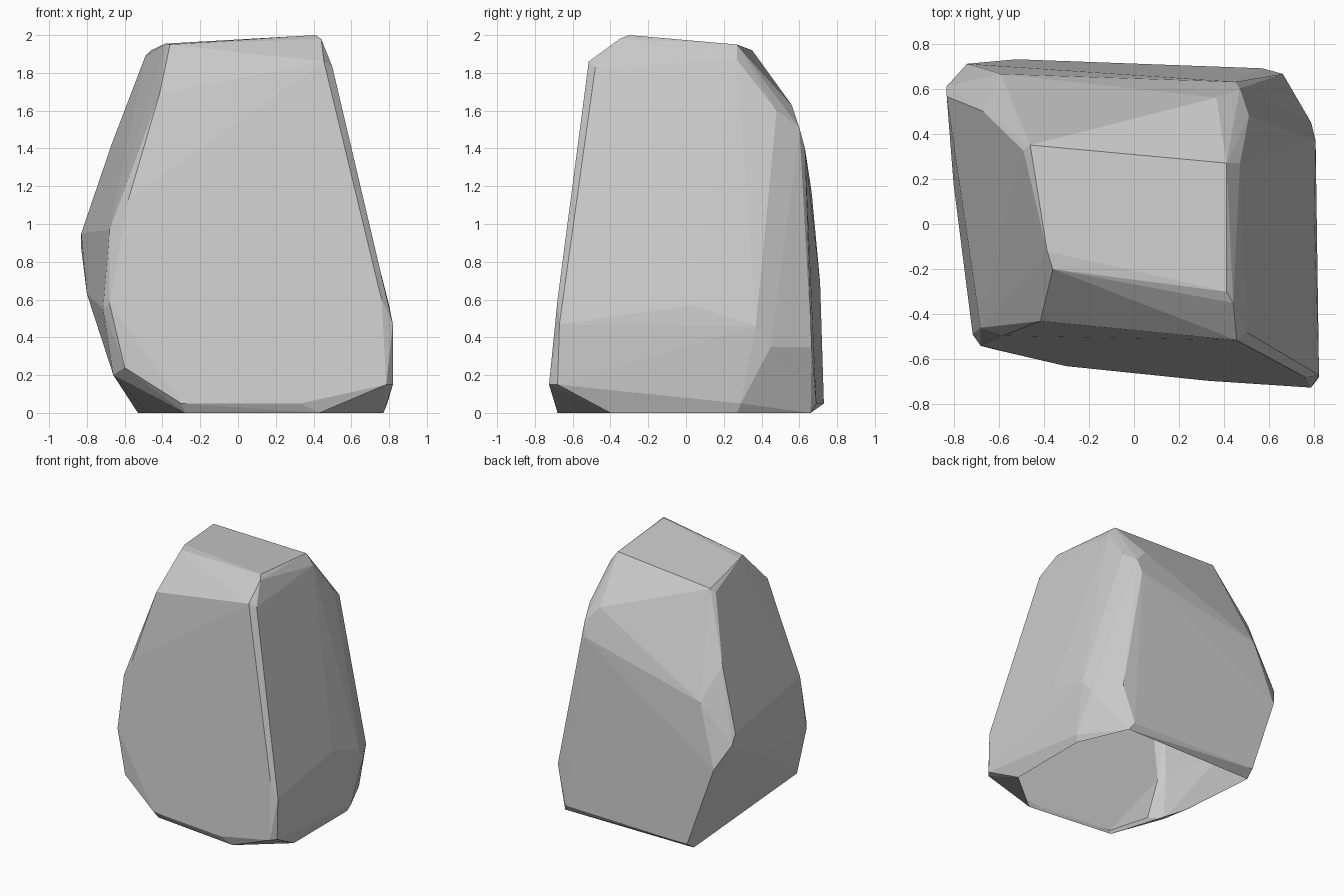
import bpy, bmesh

# Corner points of the boulder, from the crown down to the open rim
corners = [
    # crown
    (-.46, .35, 1.92), (.41, .27, 1.95), (.41, -.30, 2), (-.385, -.12, 1.955),
    (-.36, -.2, 1.95), (.44, -.35, 1.98), (-.49, .325, 1.89), (.47, .27, 1.87),
    # shoulders
    (-.415, -.43, 1.69), (.455, -.515, 1.86), (.5, -.48, 1.83), (-.67, .5, 1.42),
    (.365, .56, 1.63), (.51, .48, 1.6), (.47, .6, 1.51), (.45, .63, 1.4),
    (-.59, .665, 1.17), (-.22, .66, 1.18),
    # left bulge
    (-.83, .565, .95), (-.83, .61, .87), (-.74, .71, .69), (-.68, -.46, .97),
    (-.58, -.495, 1.13), (-.715, -.49, .55), (-.68, -.54, .58), (-.8, .18, .63),
    (-.66, -.45, .2), (-.6, -.56, .24),
    # right flank
    (.76, -.68, .6), (.82, -.67, .47), (.8, .04, .57), (.805, .37, .46),
    (.785, .45, .35), (.66, .665, .35), (.785, -.725, .15), (.82, -.68, .15),
    # foot bevel
    (-.3, -.63, .05), (.33, -.695, .05), (.79, .29, .05), (.79, -.36, .05),
    (.57, .69, .05), (-.52, .73, .05),
    # rim
    (.43, -.68, 0), (.77, -.4, 0), (.77, .27, 0), (.6, .66, 0),
    (-.53, .66, 0), (-.48, .05, 0), (-.28, -.6, 0),
]

# Wrap the corners in a faceted skin
bm = bmesh.new()
for c in corners:
    bm.verts.new(c)
bmesh.ops.convex_hull(bm, input=bm.verts[:])
loose = [v for v in bm.verts if not v.link_faces]
bmesh.ops.delete(bm, geom=loose, context='VERTS')
bmesh.ops.recalc_face_normals(bm, faces=bm.faces[:])

# Open underside
base = [f for f in bm.faces if all(v.co.z < .001 for v in f.verts)]
bmesh.ops.delete(bm, geom=base, context='FACES')

# Merge nearly flat neighbours into broad facets
bmesh.ops.dissolve_limit(bm, angle_limit=.035, verts=bm.verts[:], edges=bm.edges[:])

mesh = bpy.data.meshes.new("boulder")
bm.to_mesh(mesh)
bm.free()
boulder = bpy.data.objects.new("boulder", mesh)
bpy.context.collection.objects.link(boulder)
